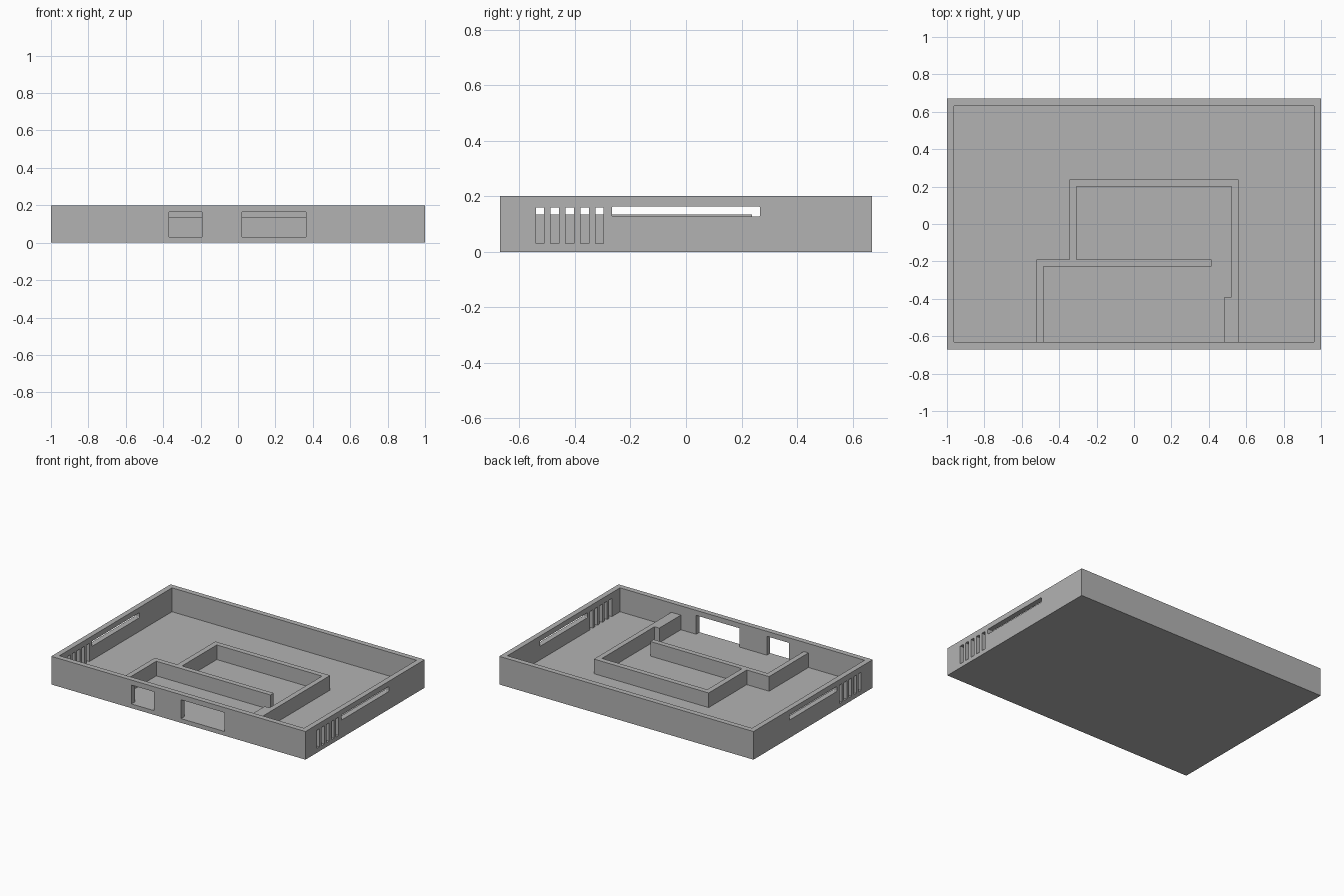
import bpy
import bmesh

# Remove the default cube
cube = bpy.data.objects.get("Cube")
if cube:
    bpy.data.objects.remove(cube, do_unlink=True)

HX, HY, H = 1.0, 0.67, 0.2      # half width, half depth, height of the tray
T, FLOOR = 0.038, 0.03          # wall and floor thickness
RIB_TOP = 0.134                 # top of the inner partition

grey = bpy.data.materials.new("plain grey")
grey.use_nodes = True
colour = (0.45, 0.45, 0.45, 1)
grey.diffuse_color = colour
grey.node_tree.nodes["Principled BSDF"].inputs["Base Color"].default_value = colour


def finish(name, bm):
    bmesh.ops.recalc_face_normals(bm, faces=bm.faces)
    mesh = bpy.data.meshes.new(name)
    bm.to_mesh(mesh)
    bm.free()
    mesh.materials.append(grey)
    obj = bpy.data.objects.new(name, mesh)
    bpy.context.collection.objects.link(obj)
    return obj


def box(name, x, y, z, round_x=0):
    """Box from (min, max) pairs; round_x rounds the edges running along x."""
    bm = bmesh.new()
    bmesh.ops.create_cube(bm, size=1)
    for v in bm.verts:
        v.co = [r[1] if c > 0 else r[0] for c, r in zip(v.co, (x, y, z))]
    if round_x:
        edges = [e for e in bm.edges
                 if abs(e.verts[0].co.x - e.verts[1].co.x) > 1e-4]
        bmesh.ops.bevel(bm, geom=edges, offset=round_x, segments=3,
                        profile=0.5, affect='EDGES')
    return finish(name, bm)


def prism(name, outline, z0, z1):
    bm = bmesh.new()
    face = bm.faces.new([bm.verts.new((x, y, z0)) for x, y in outline])
    top = bmesh.ops.extrude_face_region(bm, geom=[face])["geom"]
    for v in top:
        if isinstance(v, bmesh.types.BMVert):
            v.co.z = z1
    return finish(name, bm)


# Open tray
tray = box("tray", (-HX, HX), (-HY, HY), (0, H))
cutters = [box("cavity_cutter", (T - HX, HX - T), (T - HY, HY - T), (FLOOR, H + 0.1))]

# Front port openings
for x in ((-0.369, -0.193), (0.021, 0.363)):
    cutters.append(box("port_cutter", x, (-HY - 0.1, T - HY + 0.02), (FLOOR, 0.164)))

# Vents and long slots through both side walls
for side in (-1, 1):
    span = sorted((side * (HX - T - 0.02), side * (HX + 0.1)))
    for i in range(5):
        y = -0.541 + i * 0.0537
        cutters.append(box("vent_cutter", span, (y, y + 0.03), (FLOOR, 0.16)))
    cutters.append(box("slot_cutter", span, (-0.267, 0.267), (0.127, 0.163), 0.006))

for cutter in cutters:
    cutter.hide_render = True
    cutter.hide_set(True)
    mod = tray.modifiers.new(cutter.name, 'BOOLEAN')
    mod.operation = 'DIFFERENCE'
    mod.solver = 'EXACT'
    mod.object = cutter

# Apply the cuts and drop the cutters
bpy.context.view_layer.update()
cut = bpy.data.meshes.new_from_object(
    tray.evaluated_get(bpy.context.evaluated_depsgraph_get()))
tray.modifiers.clear()
tray.data = cut
for cutter in cutters:
    bpy.data.objects.remove(cutter, do_unlink=True)

# Inner partition: one continuous outline standing on the floor
front = T - HY
prism("inner_partition", [
    (-0.521, front), (-0.521, -0.19), (-0.345, -0.19), (-0.345, 0.238),
    (0.558, 0.238), (0.558, front), (0.483, front), (0.483, -0.39),
    (0.521, -0.39), (0.521, 0.2), (-0.307, 0.2), (-0.307, -0.19),
    (0.414, -0.19), (0.414, -0.227), (-0.484, -0.227), (-0.484, front),
], FLOOR, RIB_TOP)
